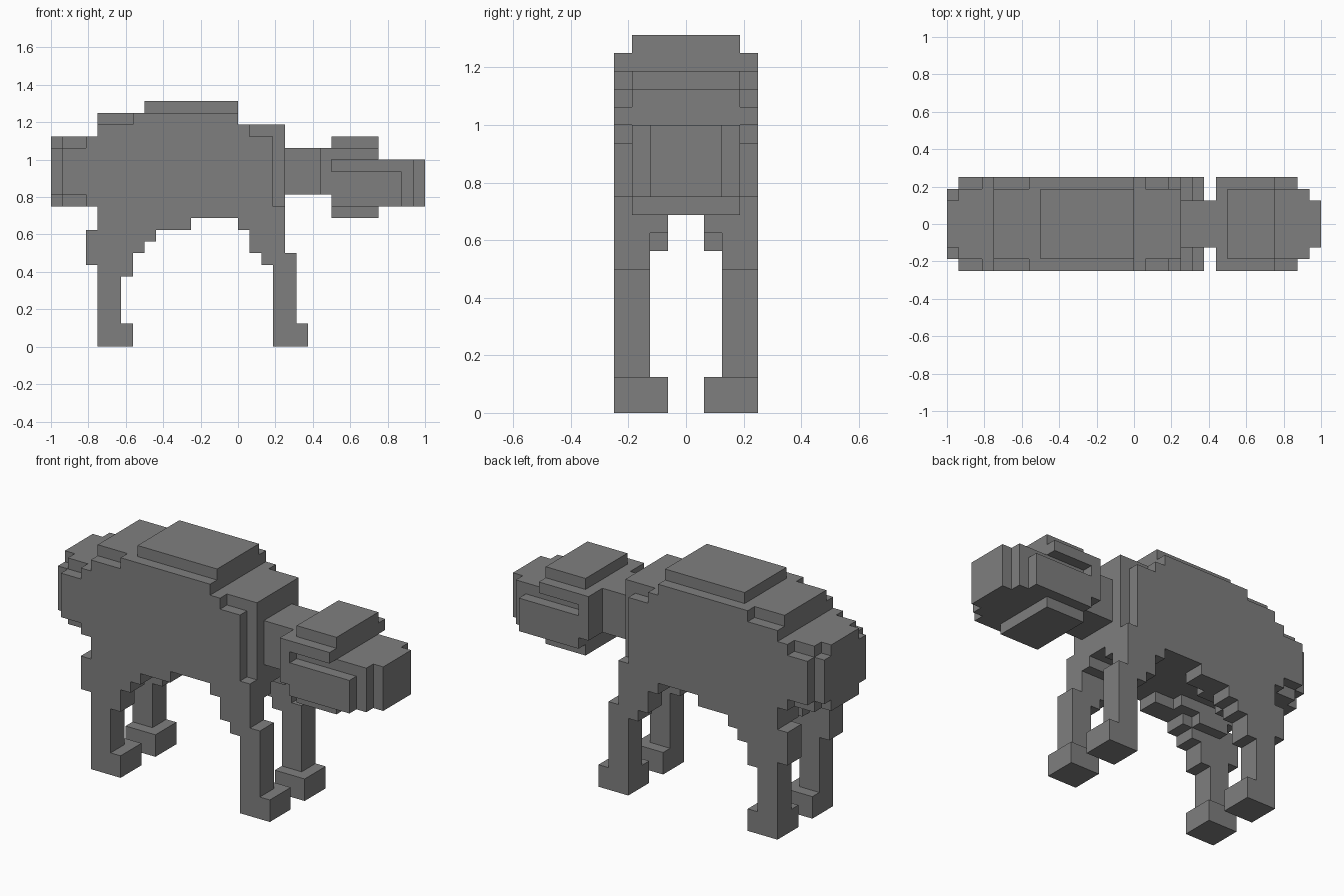
import bpy, bmesh
from mathutils import Vector

if "Cube" in bpy.data.objects:
    bpy.data.objects.remove(bpy.data.objects["Cube"])

U = 1 / 16  # size of one block

grey = bpy.data.materials.new("stone grey")
grey.diffuse_color = (0.212, 0.212, 0.212, 1)
grey.use_nodes = True
grey.node_tree.nodes["Principled BSDF"].inputs["Base Color"].default_value = grey.diffuse_color


def block_part(name, boxes):
    """One clean outer shell around boxes given as x0, x1, y0, y1, z0, z1 in block units."""
    cells = set()
    for x0, x1, y0, y1, z0, z1 in boxes:
        cells |= {(x, y, z) for x in range(x0, x1)
                  for y in range(y0, y1) for z in range(z0, z1)}
    bm = bmesh.new()
    verts = {}

    def vert(p):
        if p not in verts:
            verts[p] = bm.verts.new(Vector(p) * U)
        return verts[p]

    for c in cells:
        for axis in range(3):
            for side in (0, 1):
                n = list(c)
                n[axis] += 1 if side else -1
                if tuple(n) in cells:
                    continue
                a, b = (axis + 1) % 3, (axis + 2) % 3
                ring = []
                for da, db in ((0, 0), (1, 0), (1, 1), (0, 1)):
                    p = list(c)
                    p[axis] += side
                    p[a] += da
                    p[b] += db
                    ring.append(vert(tuple(p)))
                bm.faces.new(ring if side else ring[::-1])
    # merge the block faces into large flat ones
    bmesh.ops.dissolve_limit(bm, angle_limit=0.01, verts=bm.verts[:], edges=bm.edges[:])
    me = bpy.data.meshes.new(name)
    bm.to_mesh(me)
    bm.free()
    me.materials.append(grey)
    ob = bpy.data.objects.new(name, me)
    bpy.context.collection.objects.link(ob)
    return ob


def centred(boxes):
    """Boxes x0, x1, half width, z0, z1 centred on y = 0."""
    return [(x0, x1, -w, w, z0, z1) for x0, x1, w, z0, z1 in boxes]


def leg_pair(name, boxes):
    """Boxes x0, x1, inner y, outer y, z0, z1 built on both sides."""
    block_part(name + "_left", boxes)
    block_part(name + "_right", [(a, b, -d, -c, e, f) for a, b, c, d, e, f in boxes])


# torso with rump, back ridge and shoulders
block_part("body", centred([
    (-16, -15, 3, 13, 17), (-16, -15, 2, 12, 18),   # rump end
    (-15, -13, 4, 13, 17), (-15, -13, 3, 12, 18),   # rump
    (-13, -12, 4, 12, 18),
    (-12, 0, 4, 11, 19), (-12, -9, 3, 19, 20), (-9, 0, 4, 19, 20),
    (-8, 0, 3, 20, 21),                             # back ridge
    (0, 1, 4, 11, 19), (1, 3, 4, 11, 18),           # shoulders
    (1, 4, 3, 11, 19), (3, 4, 4, 11, 12),
]))

block_part("neck", centred([(4, 7, 2, 13, 17)]))

# head with brow, cheek grooves and muzzle
block_part("head", centred([
    (7, 8, 4, 13, 17),
    (8, 12, 3, 11, 18),
    (8, 12, 4, 16, 17),     # brow
    (8, 14, 4, 12, 15),     # cheeks
    (12, 15, 3, 12, 16),
    (15, 16, 2, 12, 16),    # muzzle tip
]))

leg_pair("front_leg", [
    (0, 4, 1, 4, 10, 11),
    (1, 4, 2, 4, 8, 10),
    (2, 5, 2, 4, 7, 8),
    (3, 5, 2, 4, 2, 7),
    (3, 6, 1, 4, 0, 2),     # foot
])

leg_pair("hind_leg", [
    (-12, -4, 2, 4, 10, 11), (-12, -6, 1, 2, 10, 11),
    (-13, -7, 2, 4, 9, 10), (-11, -8, 1, 2, 9, 10),
    (-13, -8, 2, 4, 8, 9),
    (-13, -9, 2, 4, 7, 8),
    (-12, -9, 2, 4, 6, 7),
    (-12, -10, 2, 4, 2, 6),
    (-12, -9, 1, 4, 0, 2),  # foot
])
